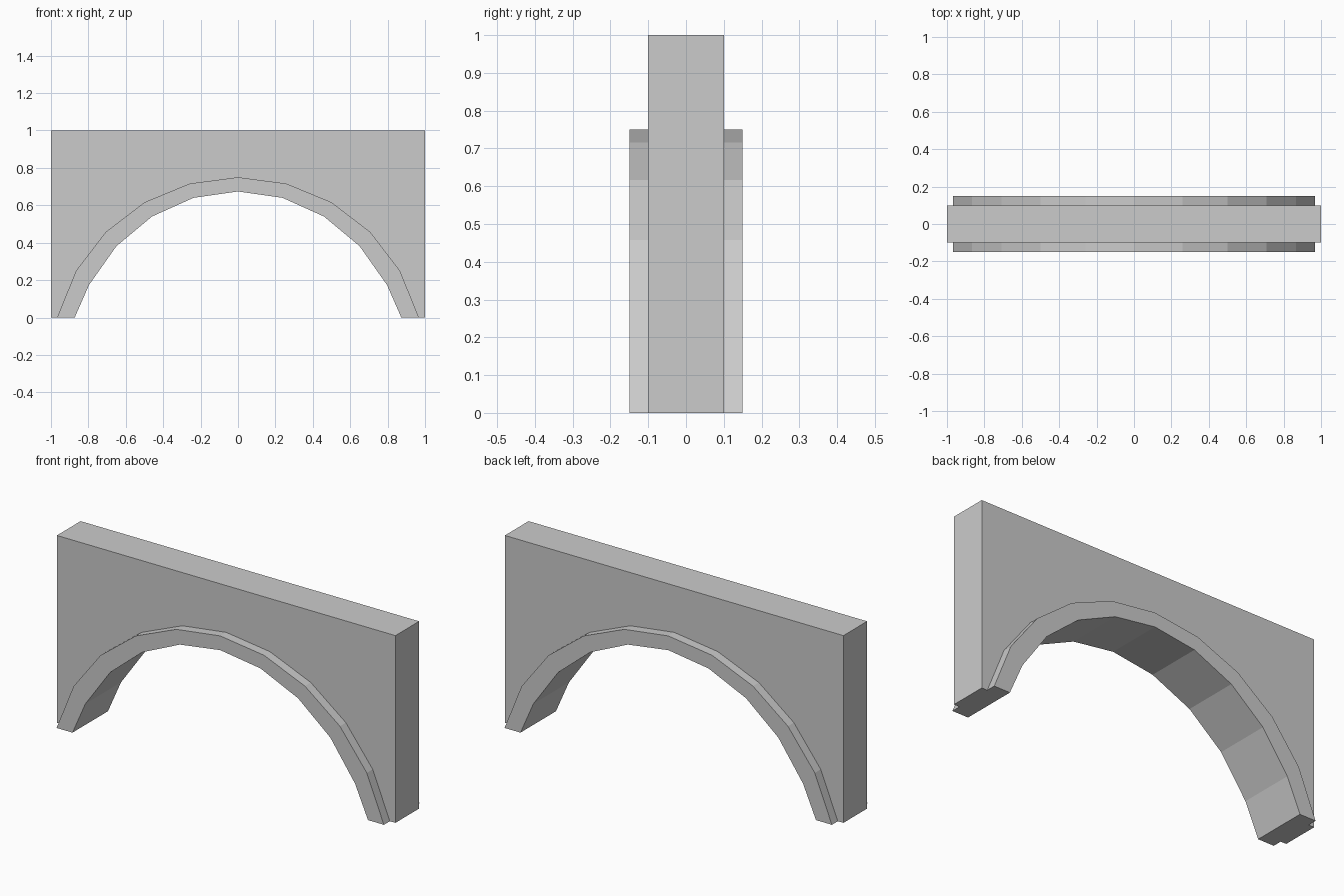
import bpy, bmesh
from math import sin, cos, radians

if "Cube" in bpy.data.objects:
    bpy.data.objects.remove(bpy.data.objects["Cube"])


def arc(rx, crown, foot):
    # Faceted arc in 15 degree steps, left to right, with feet on the ground
    pts = [(rx * sin(radians(a)), crown - 1 + cos(radians(a))) for a in range(-60, 61, 15)]
    return [(-foot, 0)] + pts + [(foot, 0)]


def extrude_profile(name, profile, half_depth):
    bm = bmesh.new()
    face = bm.faces.new([bm.verts.new((x, -half_depth, z)) for x, z in profile])
    ext = bmesh.ops.extrude_face_region(bm, geom=[face], use_keep_orig=True)
    verts = [g for g in ext["geom"] if isinstance(g, bmesh.types.BMVert)]
    bmesh.ops.translate(bm, verts=verts, vec=(0, 2 * half_depth, 0))
    bmesh.ops.recalc_face_normals(bm, faces=bm.faces[:])
    mesh = bpy.data.meshes.new(name)
    bm.to_mesh(mesh)
    bm.free()
    obj = bpy.data.objects.new(name, mesh)
    bpy.context.collection.objects.link(obj)
    return obj


outer = arc(1.0, 0.75, 0.967)
inner = arc(0.92, 0.674, 0.873)

# Wall panel above the arch
extrude_profile("wall", outer + [(1, 0), (1, 1), (-1, 1), (-1, 0)], 0.10)

# Projecting arch trim
extrude_profile("arch_trim", outer + inner[::-1], 0.15)
